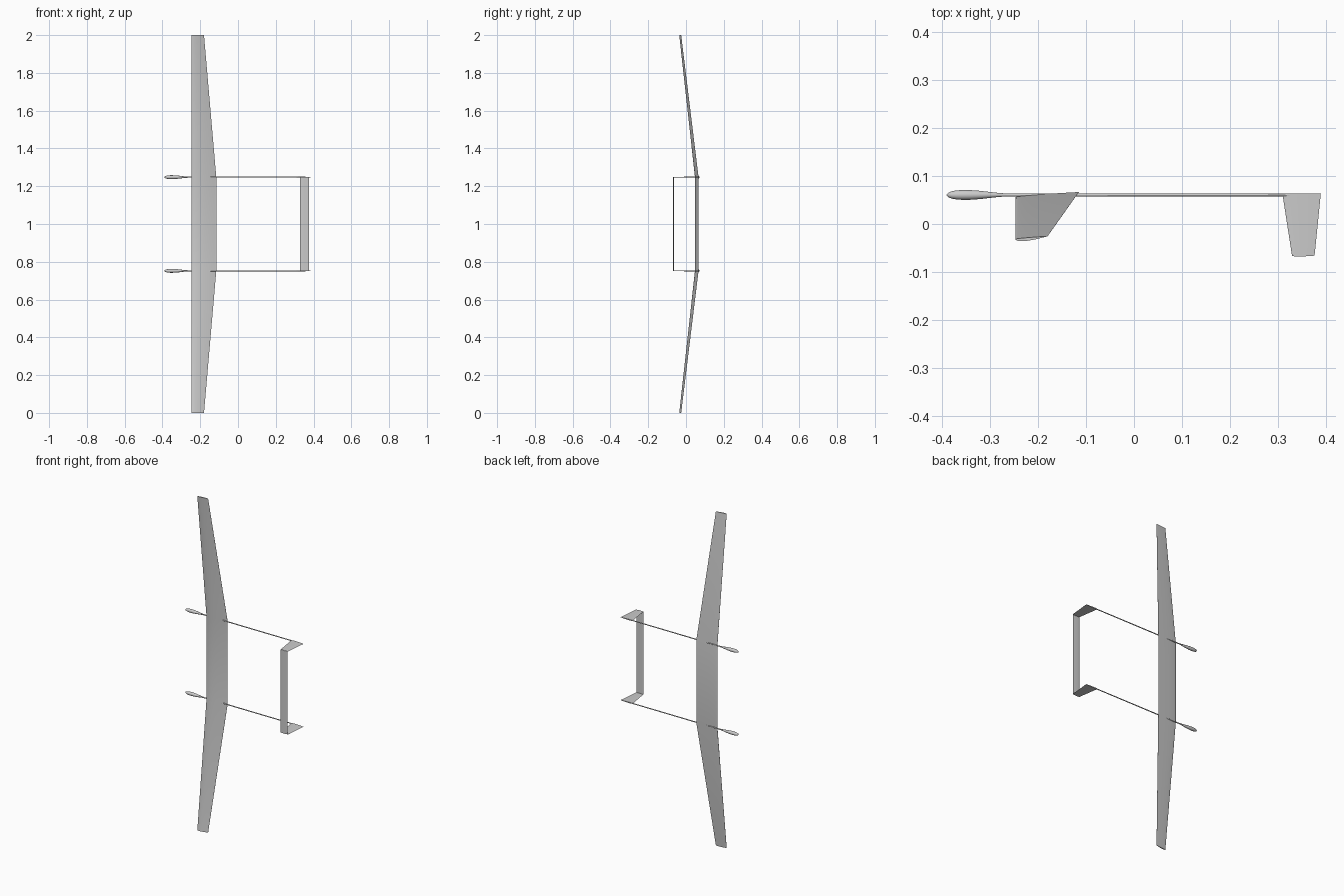
import bpy, bmesh, math
from mathutils import Vector

if "Cube" in bpy.data.objects:
    bpy.data.objects.remove(bpy.data.objects["Cube"])

BOOM_Y = 0.0605
BOOM_Z = (0.752, 1.248)


def loft(name, rings):
    """Skin a list of equal-length closed rings and cap both ends."""
    bm = bmesh.new()
    vr = [[bm.verts.new(p) for p in r] for r in rings]
    n = len(vr[0])
    for a, b in zip(vr, vr[1:]):
        for i in range(n):
            j = (i + 1) % n
            bm.faces.new((a[i], a[j], b[j], b[i]))
    bm.faces.new(vr[0])
    bm.faces.new(vr[-1])
    bmesh.ops.recalc_face_normals(bm, faces=bm.faces)
    me = bpy.data.meshes.new(name)
    bm.to_mesh(me)
    bm.free()
    ob = bpy.data.objects.new(name, me)
    bpy.context.collection.objects.link(ob)
    bpy.ops.object.select_all(action='DESELECT')
    ob.select_set(True)
    bpy.context.view_layer.objects.active = ob
    bpy.ops.object.shade_smooth_by_angle(angle=math.radians(35))
    return ob


def section(lead, trail, up, top, bottom, n=14):
    """Aerofoil ring between two edge points; top/bottom are thickness ratios."""
    lead, trail, up = Vector(lead), Vector(trail), Vector(up)
    chord = trail - lead

    def pt(t, k):
        h = 2.97 * math.sqrt(t) - 1.26 * t - 3.516 * t**2 + 2.843 * t**3 - 1.036 * t**4
        h = max(h, 0.03)
        return lead + chord * t + up * (h * k * chord.length)

    ts = [(1 - math.cos(math.pi * i / n)) / 2 for i in range(n + 1)]
    return [pt(t, top) for t in reversed(ts)] + [pt(t, -bottom) for t in ts[1:]]


# main wing: flat centre panel with two tapered, raised outer panels
root = ((-0.247, 0.056), (-0.115, 0.0665))
tip = ((-0.247, -0.0315), (-0.180, -0.0255))
stations = [(0.0, tip), (BOOM_Z[0], root), (BOOM_Z[1], root), (2.0, tip)]
loft("main_wing", [section((*le, z), (*te, z), (0, -1, 0), 0.085, 0.012)
                   for z, (le, te) in stations])

# pods, booms and fins, one set per side
pod_profile = [(-0.390, 0.0008), (-0.3885, 0.003), (-0.385, 0.0055), (-0.378, 0.008),
               (-0.368, 0.0096), (-0.355, 0.0103), (-0.340, 0.0100), (-0.320, 0.0085),
               (-0.300, 0.0062), (-0.282, 0.0042), (-0.265, 0.0030), (0.335, 0.0027)]


def circle(x, r, z, n=20):
    return [(x, BOOM_Y + r * math.cos(2 * math.pi * i / n),
             z + r * math.sin(2 * math.pi * i / n)) for i in range(n)]


for side, z in zip(("lower", "upper"), BOOM_Z):
    loft(side + "_pod", [circle(x, r, z) for x, r in pod_profile[:-1]])
    loft(side + "_boom", [circle(x, r, z) for x, r in pod_profile[-2:]])
    loft(side + "_fin", [
        section((0.309, 0.0635, z), (0.389, 0.0635, z), (0, 0, 1), 0.035, 0.035),
        section((0.329, -0.066, z), (0.376, -0.066, z), (0, 0, 1), 0.035, 0.035)])

# tailplane joining the fin tips
loft("tailplane", [section((0.329, -0.066, z), (0.375, -0.066, z), (0, -1, 0), 0.035, 0.025)
                   for z in BOOM_Z])
